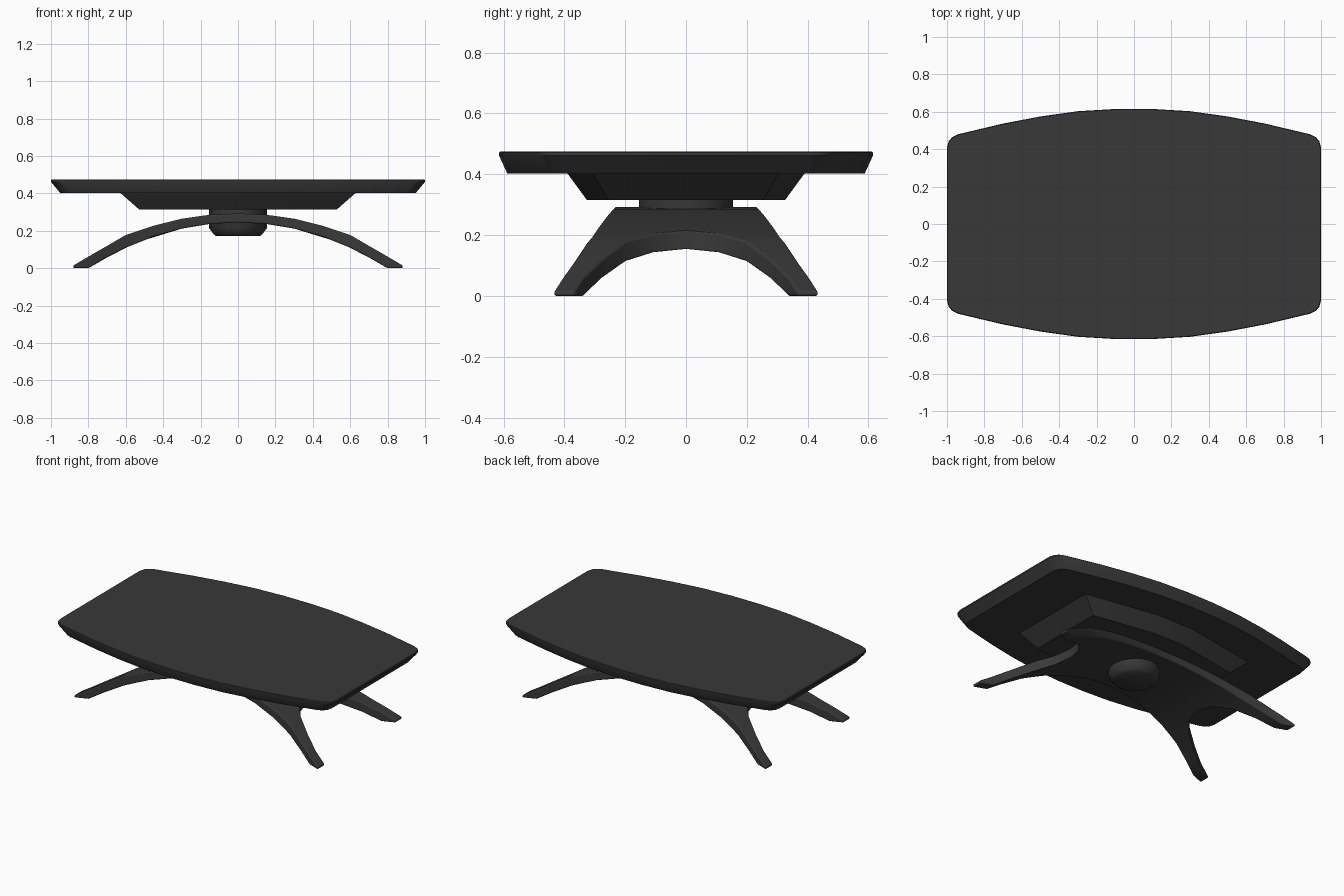
import bpy, bmesh, math

if "Cube" in bpy.data.objects:
    bpy.data.objects.remove(bpy.data.objects["Cube"])

mat = bpy.data.materials.new("charcoal")
mat.diffuse_color = (0.04, 0.04, 0.04, 1)
mat.use_nodes = True
mat.node_tree.nodes["Principled BSDF"].inputs["Base Color"].default_value = mat.diffuse_color


def finish(name, bm, angle):
    bmesh.ops.recalc_face_normals(bm, faces=bm.faces)
    me = bpy.data.meshes.new(name)
    bm.to_mesh(me)
    bm.free()
    ob = bpy.data.objects.new(name, me)
    me.materials.append(mat)
    bpy.context.collection.objects.link(ob)
    bpy.ops.object.select_all(action='DESELECT')
    ob.select_set(True)
    bpy.context.view_layer.objects.active = ob
    bpy.ops.object.shade_smooth_by_angle(angle=math.radians(angle))
    return ob


def full_outline(quarter):
    """Mirror a +x +y quarter outline into a closed loop."""
    q = quarter
    return (q + [(x, -y) for x, y in reversed(q)]
            + [(-x, -y) for x, y in q] + [(-x, y) for x, y in reversed(q)])


def stacked(name, outline, layers, angle=30):
    """Loft scaled copies of an outline; layers = (z, scale_x, scale_y)."""
    bm = bmesh.new()
    rings = [[bm.verts.new((x * sx, y * sy, z)) for x, y in outline]
             for z, sx, sy in layers]
    n = len(outline)
    for a, b in zip(rings, rings[1:]):
        for i in range(n):
            j = (i + 1) % n
            bm.faces.new((a[i], a[j], b[j], b[i]))
    bm.faces.new(rings[0])
    bm.faces.new(rings[-1])
    return finish(name, bm, angle)


# Table top: bowed long sides, rounded corners, undercut rim
top = full_outline([(.1, .615), (.3, .603), (.5, .575), (.7, .537), (.94, .48),
                    (.97, .466), (.99, .445), (1, .41)])
stacked("table_top", top, [(.402, .95, .955), (.462, 1, 1), (.471, 1, 1), (.475, .996, .994)])

# Tapered panel under the top
panel = full_outline([(.13, .39), (.63, .305)])
stacked("under_panel", panel, [(.315, .84, .835), (.403, 1, 1)], 15)

# Central hub
circle = [(.155 * math.cos(math.tau * i / 16), .155 * math.sin(math.tau * i / 16)) for i in range(16)]
stacked("hub", circle, [(.172, .76, .76), (.182, .84, .84), (.215, 1, 1), (.317, 1, 1)], 40)

# Arched four-legged base: height profile along x
XS = [0, .15, .3, .45, .6, .72, .8, .88]
ZT = [.293, .286, .265, .228, .178, .108, .062, .015]
ZB = [.245, .237, .212, .17, .11, .047, 0, 0]


def height(x, zs):
    for i in range(len(XS) - 1):
        if x <= XS[i + 1] + 1e-6:
            t = (x - XS[i]) / (XS[i + 1] - XS[i])
            return zs[i] + t * (zs[i + 1] - zs[i])
    return zs[-1]


# Outer and inner plan edges of one quarter
outer = [(0, .235), (.15, .242), (.3, .26), (.45, .288), (.54, .308), (.6, .325), (.72, .372), (.8, .405), (.88, .435)]
inner = [(0, 0), (.15, 0), (.3, 0), (.49, 0), (.515, .1), (.59, .195), (.7, .275), (.8, .335), (.88, .365)]
COLS = 4
bm = bmesh.new()
for sx in (1, -1):
    for sy in (1, -1):
        sheets = []
        for zs in (ZT, ZB):
            sheet = []
            for (ox, oy), (ix, iy) in zip(outer, inner):
                row = []
                for c in range(COLS + 1):
                    t = c / COLS
                    x, y = ix + (ox - ix) * t, iy + (oy - iy) * t
                    row.append(bm.verts.new((sx * x, sy * y, height(x, zs))))
                sheet.append(row)
            sheets.append(sheet)
            for a, b in zip(sheet, sheet[1:]):
                for c in range(COLS):
                    bm.faces.new((a[c], a[c + 1], b[c + 1], b[c]))
        t, b = sheets
        for i in range(len(outer) - 1):
            bm.faces.new((t[i][-1], t[i + 1][-1], b[i + 1][-1], b[i][-1]))
            if i >= 3:
                bm.faces.new((t[i][0], t[i + 1][0], b[i + 1][0], b[i][0]))
        for c in range(COLS):
            bm.faces.new((t[-1][c], t[-1][c + 1], b[-1][c + 1], b[-1][c]))
bmesh.ops.remove_doubles(bm, verts=bm.verts, dist=1e-4)
base = finish("leg_base", bm, 40)
bev = base.modifiers.new("rounded_rim", 'BEVEL')
bev.width = .014
bev.segments = 3
bev.limit_method = 'ANGLE'
bev.angle_limit = math.radians(50)
